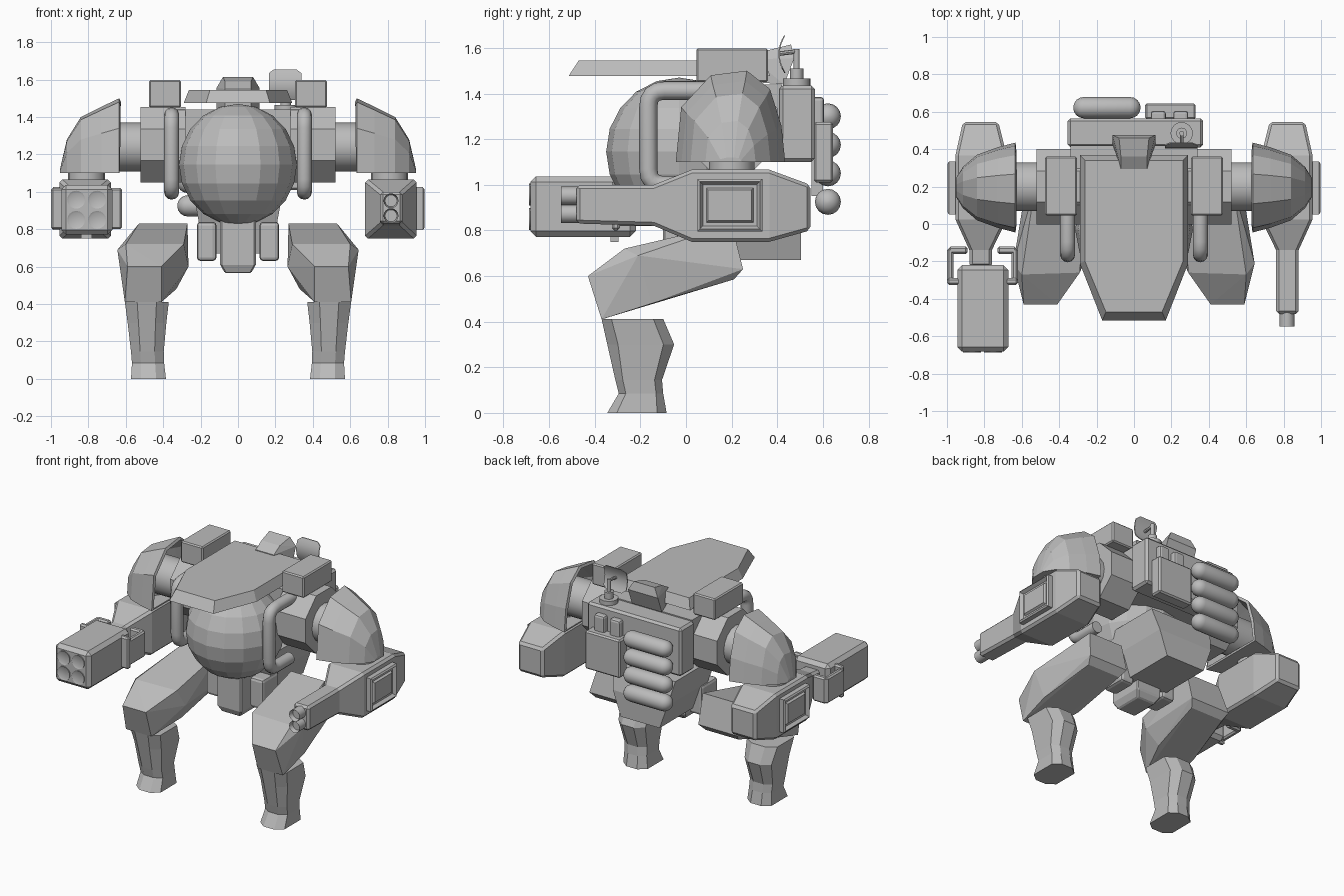
import bpy, bmesh, math
from mathutils import Vector, Matrix

old = bpy.data.objects.get("Cube")
if old:
    bpy.data.objects.remove(old, do_unlink=True)

grey = bpy.data.materials.new("plain_grey")
grey.use_nodes = True
COLOUR = (0.5, 0.5, 0.5, 1)
grey.diffuse_color = COLOUR
grey.node_tree.nodes["Principled BSDF"].inputs["Base Color"].default_value = COLOUR


def finish(name, bm, bevel=0, smooth=False, segments=1):
    bmesh.ops.recalc_face_normals(bm, faces=bm.faces)
    mesh = bpy.data.meshes.new(name)
    bm.to_mesh(mesh)
    bm.free()
    obj = bpy.data.objects.new(name, mesh)
    bpy.context.collection.objects.link(obj)
    mesh.materials.append(grey)
    if bevel:
        mod = obj.modifiers.new("bevel", "BEVEL")
        mod.width, mod.segments, mod.limit_method = bevel, segments, "ANGLE"
    if smooth:
        bpy.ops.object.select_all(action="DESELECT")
        obj.select_set(True)
        bpy.context.view_layer.objects.active = obj
        bpy.ops.object.shade_smooth_by_angle(angle=math.radians(40))
    return obj


def loft(name, rings, caps=(True, True), **kw):
    """Skin a list of closed rings of equal length."""
    bm = bmesh.new()
    rows = [[bm.verts.new(p) for p in ring] for ring in rings]
    n = len(rows[0])
    for a, b in zip(rows, rows[1:]):
        for i in range(n):
            bm.faces.new((a[i], a[(i + 1) % n], b[(i + 1) % n], b[i]))
    for row, cap in zip((rows[0], rows[-1]), caps):
        if cap:
            bm.faces.new(row)
    return finish(name, bm, **kw)


def rect(x0, x1, y0, y1, z):
    return [(x0, y0, z), (x1, y0, z), (x1, y1, z), (x0, y1, z)]


def box(name, x, y, z, s=1, **kw):
    return loft(name, [rect(s * x[0], s * x[1], *y, h) for h in z], **kw)


def hull(name, pts, s=1, **kw):
    bm = bmesh.new()
    for x, y, z in pts:
        bm.verts.new((s * x, y, z))
    bmesh.ops.convex_hull(bm, input=bm.verts)
    bmesh.ops.dissolve_limit(bm, angle_limit=0.02, verts=bm.verts, edges=bm.edges)
    return finish(name, bm, **kw)


def rod(name, a, b, r, sides=16, smooth=True, turn=0, recess=0):
    """Cylinder from a to b, with an optional recess in the far end."""
    a, b = Vector(a), Vector(b)
    d = b - a
    bm = bmesh.new()
    m = Matrix.Translation((a + b) / 2) @ d.to_track_quat("Z", "Y").to_matrix().to_4x4()
    bmesh.ops.create_cone(bm, cap_ends=True, segments=sides, radius1=r, radius2=r,
                          depth=d.length, matrix=m @ Matrix.Rotation(turn, 4, "Z"))
    if recess:
        end = max(bm.faces, key=lambda f: f.calc_center_median().dot(d))
        bmesh.ops.inset_individual(bm, faces=[end], thickness=r * 0.2, depth=-recess)
    return finish(name, bm, smooth=smooth)


def pipe(name, points, r, fillet):
    """Round tube along a path with rounded corners."""
    pts = [Vector(p) for p in points]
    path = [pts[0]]
    for p, c, q in zip(pts, pts[1:], pts[2:]):
        a, b = c + (p - c).normalized() * fillet, c + (q - c).normalized() * fillet
        path += [a.lerp(c, t).lerp(c.lerp(b, t), t) for t in (0, 0.25, 0.5, 0.75, 1)]
    path.append(pts[-1])
    rings = []
    for i, p in enumerate(path):
        d = (path[min(i + 1, len(path) - 1)] - path[max(i - 1, 0)]).normalized()
        u = Vector((1, 0, 0))
        v = d.cross(u)
        rings.append([p + r * (u * math.cos(k * math.pi / 6) + v * math.sin(k * math.pi / 6))
                      for k in range(12)])
    return loft(name, rings, smooth=True)


# Round body
bm = bmesh.new()
bmesh.ops.create_uvsphere(bm, u_segments=16, v_segments=10, radius=1)
bmesh.ops.transform(bm, verts=bm.verts, matrix=Matrix.Translation((0, -0.03, 1.145))
                    @ Matrix.Diagonal((0.315, 0.32, 0.325, 1)))
finish("body_sphere", bm)
box("body_core", (-0.34, 0.34), (0.1, 0.42), (1.15, 1.44))


# Roof plate with sloped rim
def roof(w, back, corner, nose, tip, z):
    return [(-w, back, z), (w, back, z), (w, corner, z), (nose, tip, z), (-nose, tip, z), (-w, corner, z)]


loft("roof_plate", [roof(0.29, 0.37, -0.21, 0.17, -0.515, 1.476),
                    roof(0.262, 0.34, -0.2, 0.15, -0.47, 1.545)])
hull("roof_sensor", [(s * x, y, z) for s in (-1, 1) for x, y, z in
                     [(0.07, 0.295, 1.55), (0.07, 0.3, 1.45), (0.115, 0.43, 1.44), (0.115, 0.475, 1.555),
                      (0.07, 0.36, 1.59), (0.08, 0.46, 1.615)]])

# Backpack, pouch and tanks
box("backpack", (-0.355, 0.37), (0.41, 0.565), (1.1, 1.435), bevel=0.015)
box("backpack_pouch", (0.06, 0.33), (0.56, 0.645), (1.01, 1.275), bevel=0.01)
for x in (0.09, 0.21):
    box("pouch_clip", (x, x + 0.08), (0.55, 0.605), (1.26, 1.385), bevel=0.015, segments=2)
for i in range(4):
    z = 0.925 + 0.125 * i
    rings = []
    for k in range(10):
        t = (k % 5) * math.pi / 2 / 4.3
        end = k < 5
        t = math.pi / 2 * 0.93 - t if end else t
        cx = -0.268 - 0.057 * math.sin(t) if end else -0.022 + 0.057 * math.sin(t)
        rings.append([(cx, 0.622 + 0.057 * math.cos(t) * math.cos(a * math.pi / 8),
                       z + 0.057 * math.cos(t) * math.sin(a * math.pi / 8)) for a in range(16)])
    loft("back_tank", rings, smooth=True)
box("tank_bracket", (-0.2, -0.1), (0.55, 0.6), (0.95, 1.3))

# Dish antenna
rod("antenna_base", (0.255, 0.485, 1.42), (0.255, 0.485, 1.465), 0.06)
rod("antenna_mast", (0.255, 0.485, 1.46), (0.255, 0.485, 1.595), 0.013, 10)
rod("antenna_collar", (0.255, 0.485, 1.46), (0.255, 0.485, 1.51), 0.03, 10)
rod("antenna_arm", (0.255, 0.49, 1.585), (0.255, 0.41, 1.575), 0.01, 8)
dish = []
for k in range(9):
    t = k / 4 - 1
    w = 0.087 if abs(t) < 0.9 else 0.06
    dish.append([(0.252 + sx * w, 0.405 + 0.025 * t * t + dy, 1.573 + 0.082 * t)
                 for sx, dy in ((-1, 0), (1, 0), (1, 0.006), (-1, 0.006))])
loft("antenna_dish", dish, smooth=True)

# Pelvis
loft("hip_block", [rect(-0.15, 0.15, 0.1, 0.505, 0.67), rect(-0.21, 0.21, 0.06, 0.505, 0.84),
                   rect(-0.24, 0.24, 0.0, 0.46, 1.0)])
loft("pelvis_guard", [rect(-0.07, 0.07, -0.08, 0.12, 0.565), rect(-0.095, 0.095, -0.1, 0.15, 0.61),
                      rect(-0.095, 0.095, -0.1, 0.15, 0.86)], bevel=0.008)


def forearm(name, s, sections):
    rings = [[(s * x0, y, z0), (s * x1, y, z0), (s * x1, y, z1), (s * x0, y, z1)]
             for y, x0, x1, z0, z1 in sections]
    loft(name, rings, bevel=0.015)


ARM = [(0.545, 0.725, 0.915, 0.8, 1.0), (0.365, 0.68, 0.955, 0.75, 1.066),
       (0.025, 0.68, 0.955, 0.75, 1.066), (-0.14, 0.76, 0.88, 0.82, 1.0)]
DOME = [(-1, 0), (-0.9, 0.6), (-0.36, 0.95), (0.3, 1), (0.72, 0.8), (0.93, 0.4), (1, 0)]

for s, side in ((1, "left"), (-1, "right")):
    box(side + "_hip_pad", (0.115, 0.22), (-0.04, 0.14), (0.63, 0.84), s, bevel=0.02, segments=2)

    # Shoulder: launcher box, hub, axle, guard tube
    box(side + "_shoulder_box", (0.305, 0.475), (0.045, 0.36), (1.45, 1.598), s, bevel=0.008)
    rod(side + "_shoulder_hub", (s * 0.28, 0.2, 1.252), (s * 0.522, 0.2, 1.252), 0.218, 8, False, math.pi / 8)
    rod(side + "_shoulder_axle", (s * 0.5, 0.2, 1.24), (s * 0.78, 0.2, 1.24), 0.13)
    pipe(side + "_guard_tube", [(s * 0.355, 0.12, 1.412), (s * 0.355, -0.165, 1.412),
                                (s * 0.355, -0.165, 0.998), (s * 0.355, 0.06, 0.998)], 0.04, 0.07)

    # Domed shoulder armour
    rings = [[(s * x, 0.195 + w * u, 1.1 + (top - 1.1) * v) for u, v in DOME]
             for x, w, top in ((0.635, 0.24, 1.5), (0.73, 0.215, 1.455), (0.84, 0.175, 1.4),
                               (0.915, 0.11, 1.28), (0.952, 0.05, 1.12))]
    armour = loft(side + "_shoulder_armour", rings, caps=(False, True))
    shell = armour.modifiers.new("thickness", "SOLIDIFY")
    shell.thickness, shell.offset = 0.02, -1

    # Arm with recessed side panel
    rod(side + "_upper_arm", (s * 0.81, 0.2, 1.03), (s * 0.81, 0.2, 1.25), 0.1)
    forearm(side + "_forearm", s, ARM + [(-0.48, 0.76, 0.88, 0.83, 1.0) if s > 0
                                         else (-0.23, 0.76, 0.88, 0.83, 0.99)])
    panel = box(side + "_arm_panel", (0.94, 0.988), (0.05, 0.335), (0.795, 1.025), s)
    bm = bmesh.new()
    bm.from_mesh(panel.data)
    for thick, depth in ((0.015, 0.008), (0.02, -0.022), (0.02, 0.0), (0.012, 0.014)):
        face = max((f for f in bm.faces if abs(f.normal.x) > 0.99 and f.normal.x * s > 0),
                   key=lambda f: f.calc_area() * (len(bm.faces) == 6) - abs((f.calc_center_median()
                       - Vector((s * 0.98, 0.1925, 0.91))).length))
        bmesh.ops.inset_individual(bm, faces=[face], thickness=thick, depth=depth)
        bm.normal_update()
    bm.to_mesh(panel.data)
    bm.free()

    # Thigh
    hull(side + "_thigh", [(0.41, -0.43, 0.6), (0.59, -0.43, 0.6), (0.41, -0.37, 0.41), (0.605, -0.37, 0.41),
                           (0.29, -0.26, 0.72), (0.6, -0.27, 0.72), (0.645, -0.21, 0.69), (0.265, -0.2, 0.6),
                           (0.615, -0.15, 0.48), (0.33, -0.15, 0.48), (0.27, 0.2, 0.83), (0.53, 0.2, 0.83),
                           (0.27, 0.25, 0.63), (0.57, 0.25, 0.63), (0.3, 0.21, 0.585), (0.55, 0.21, 0.585)], s)

    # Shin and foot as chamfered rings
    rings = []
    for z, x0, x1, y0, y1 in ((0, 0.385, 0.572, -0.345, -0.085), (0.085, 0.395, 0.567, -0.295, -0.1),
                              (0.145, 0.397, 0.572, -0.31, -0.105), (0.3, 0.383, 0.59, -0.345, -0.052),
                              (0.412, 0.37, 0.605, -0.37, -0.1)):
        c, d = (x1 - x0) * 0.28, (y1 - y0) * 0.16
        rings.append([(s * x, y, z) for x, y in ((x0 + c, y0), (x1 - c, y0), (x1, y0 + d), (x1, y1 - d),
                                                 (x1 - c, y1), (x0 + c, y1), (x0, y1 - d), (x0, y0 + d))])
    loft(side + "_shin", rings)

# Twin gun barrels on the left arm
for z in (0.952, 0.872):
    rod("gun_barrel", (0.818, -0.45, z), (0.818, -0.548, z), 0.04, recess=0.03)

# Four-tube launcher on the right arm
box("launcher_box", (-0.945, -0.672), (-0.682, -0.22), (0.772, 1.037), bevel=0.025)
for x in (-0.865, -0.753):
    for z in (0.958, 0.85):
        rod("launcher_tube", (x, -0.6, z), (x, -0.688, z), 0.048, recess=0.005)
for s in (1, -1):
    def span(a, b):
        return (-0.81 + s * a, -0.81 + s * b)
    box("clamp_rear", span(0.08, 0.18), (-0.16, -0.12), (0.82, 1.0), bevel=0.01)
    box("clamp_side", span(0.155, 0.19), (-0.32, -0.13), (0.82, 1.0), bevel=0.01)
    box("clamp_front", span(0.1, 0.19), (-0.325, -0.29), (0.8, 1.02), bevel=0.01)
box("launcher_catch", (-0.84, -0.78), (-0.33, -0.295), (0.75, 0.79))
